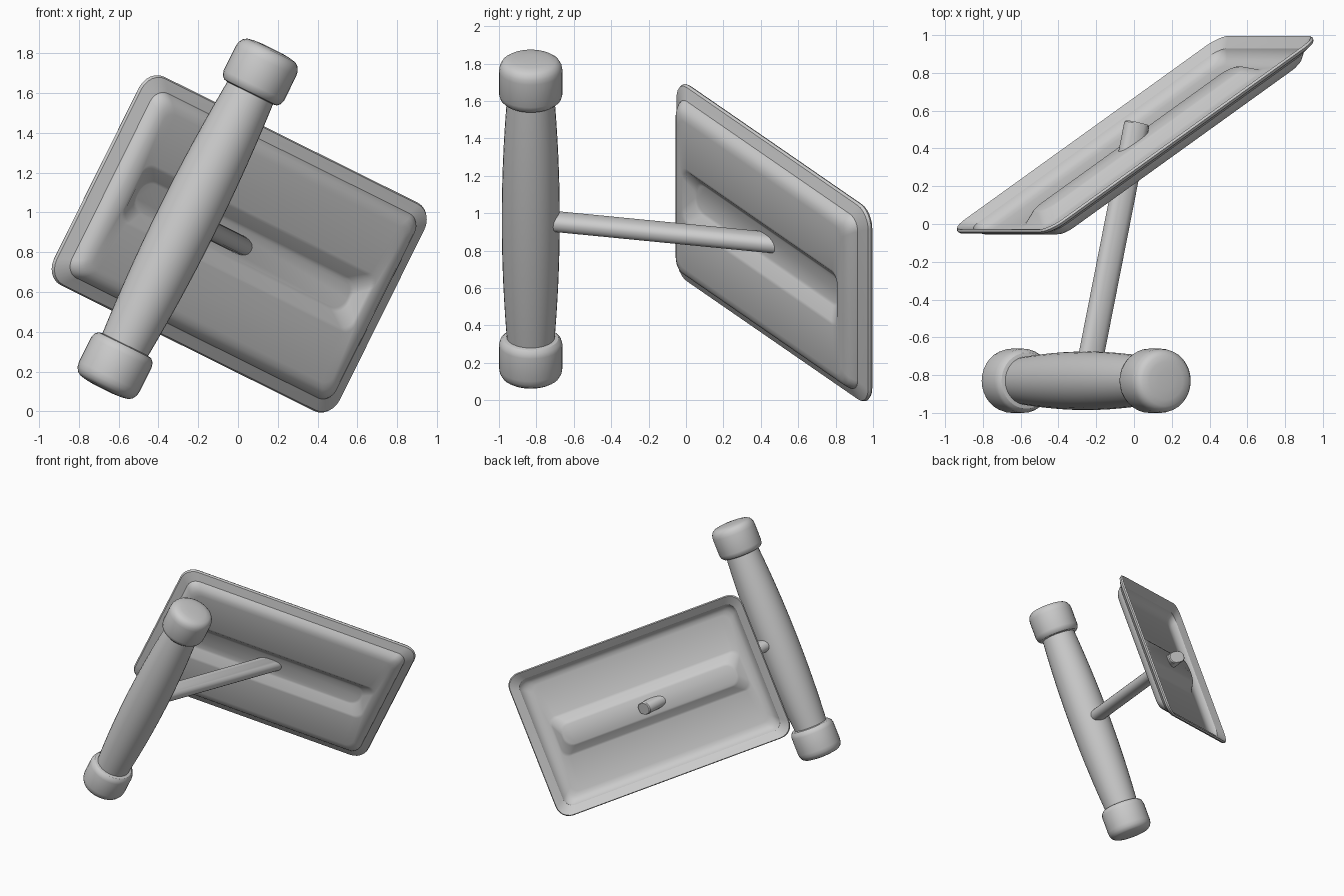
import bpy, math
from mathutils import Matrix, Vector

if "Cube" in bpy.data.objects:
    bpy.data.objects.remove(bpy.data.objects["Cube"])

TILT = Matrix.Rotation(math.radians(26.4), 4, 'Y')
GRIP_CENTRE = Vector((-0.253, -0.83, 0.968))


def loft(name, rings, matrix, cap_start=True, cap_end=True):
    """Skin equal-length rings of points, optionally closing the ends."""
    n = len(rings[0])
    verts = [p for ring in rings for p in ring]
    faces = []
    for i in range(len(rings) - 1):
        for j in range(n):
            k = (j + 1) % n
            faces.append((i * n + j, i * n + k, (i + 1) * n + k, (i + 1) * n + j))
    if cap_start:
        faces.append(tuple(reversed(range(n))))
    if cap_end:
        faces.append(tuple((len(rings) - 1) * n + j for j in range(n)))
    mesh = bpy.data.meshes.new(name)
    mesh.from_pydata(verts, [], faces)
    obj = bpy.data.objects.new(name, mesh)
    bpy.context.collection.objects.link(obj)
    obj.matrix_world = matrix
    bpy.ops.object.select_all(action='DESELECT')
    obj.select_set(True)
    bpy.context.view_layer.objects.active = obj
    bpy.ops.object.mode_set(mode='EDIT')
    bpy.ops.mesh.select_all(action='SELECT')
    bpy.ops.mesh.normals_make_consistent(inside=False)
    bpy.ops.object.mode_set(mode='OBJECT')
    bpy.ops.object.shade_smooth_by_angle(angle=math.radians(32))
    return obj


def lathe(name, profile, matrix, n=32):
    rings = [[(r * math.cos(2 * math.pi * j / n), r * math.sin(2 * math.pi * j / n), z)
              for j in range(n)] for r, z in profile]
    return loft(name, rings, matrix)


def rounded_rect(hx, hz, r, y, steps=6):
    pts = []
    for q, (sx, sz) in enumerate([(1, 1), (-1, 1), (-1, -1), (1, -1)]):
        for i in range(steps + 1):
            a = math.pi / 2 * (q + i / steps)
            pts.append((sx * (hx - r) + r * math.cos(a), y, sz * (hz - r) + r * math.sin(a)))
    return pts


# Barrel-shaped grip
grip_matrix = Matrix.Translation(GRIP_CENTRE) @ TILT
grip = [(0.124 + 0.031 * (1 - (i / 8) ** 2), 0.76 * i / 8) for i in range(-8, 9)]
lathe("grip", grip, grip_matrix)

# Rounded end caps
cap = [(0.125, 0.705), (0.148, 0.71), (0.163, 0.725), (0.17, 0.75), (0.17, 0.885),
       (0.166, 0.91), (0.154, 0.932), (0.135, 0.945), (0.10, 0.952), (0.05, 0.956)]
for name, sign in (("upper_cap", 1), ("lower_cap", -1)):
    lathe(name, [(r, sign * z) for r, z in cap], grip_matrix)

# Flattened oval rod joining grip and plate
n, rings = 24, []
for y, k in ((0, 1), (1.39, 1), (1.398, 0.9)):
    ring = []
    for j in range(n):
        c, s = math.cos(2 * math.pi * j / n), math.sin(2 * math.pi * j / n)
        ring.append((0.069 * k * math.copysign(abs(c) ** 0.85, c), y,
                     0.049 * k * math.copysign(abs(s) ** 0.85, s)))
    rings.append(ring)
loft("rod", rings, grip_matrix @ Matrix.Rotation(math.radians(-12.4), 4, 'Z'))

# Dished plate: rim, flange, wall, floor, then the recessed slot
sections = [(0.945, 0.578, 0.10, 0.0), (0.952, 0.585, 0.105, -0.012),
            (0.945, 0.578, 0.10, -0.027), (0.882, 0.518, 0.075, -0.052),
            (0.876, 0.512, 0.07, -0.066), (0.855, 0.492, 0.065, -0.09),
            (0.83, 0.467, 0.06, -0.104), (0.80, 0.437, 0.055, -0.109),
            (0.775, 0.165, 0.055, -0.109), (0.76, 0.148, 0.06, -0.104),
            (0.715, 0.093, 0.075, -0.056), (0.70, 0.08, 0.075, -0.05)]
plate_matrix = (Matrix.Translation((0, 0.484, 0.845)) @ TILT
                @ Matrix.Rotation(math.radians(32.8), 4, 'Z'))
outer = [rounded_rect(*s) for s in sections]
# Inner skin sits just behind the front skin
inner = [rounded_rect(a, b, r, y + 0.012) for a, b, r, y in reversed(sections[3:])]
plate = loft("dished_plate", outer, plate_matrix, cap_start=False)
back = loft("plate_back", [outer[0]] + list(reversed(inner)), plate_matrix, cap_start=False)
back.data.flip_normals()
if back.data.polygons[-1].normal.y < 0:
    back.data.flip_normals()
if plate.data.polygons[-1].normal.y > 0:
    plate.data.flip_normals()
